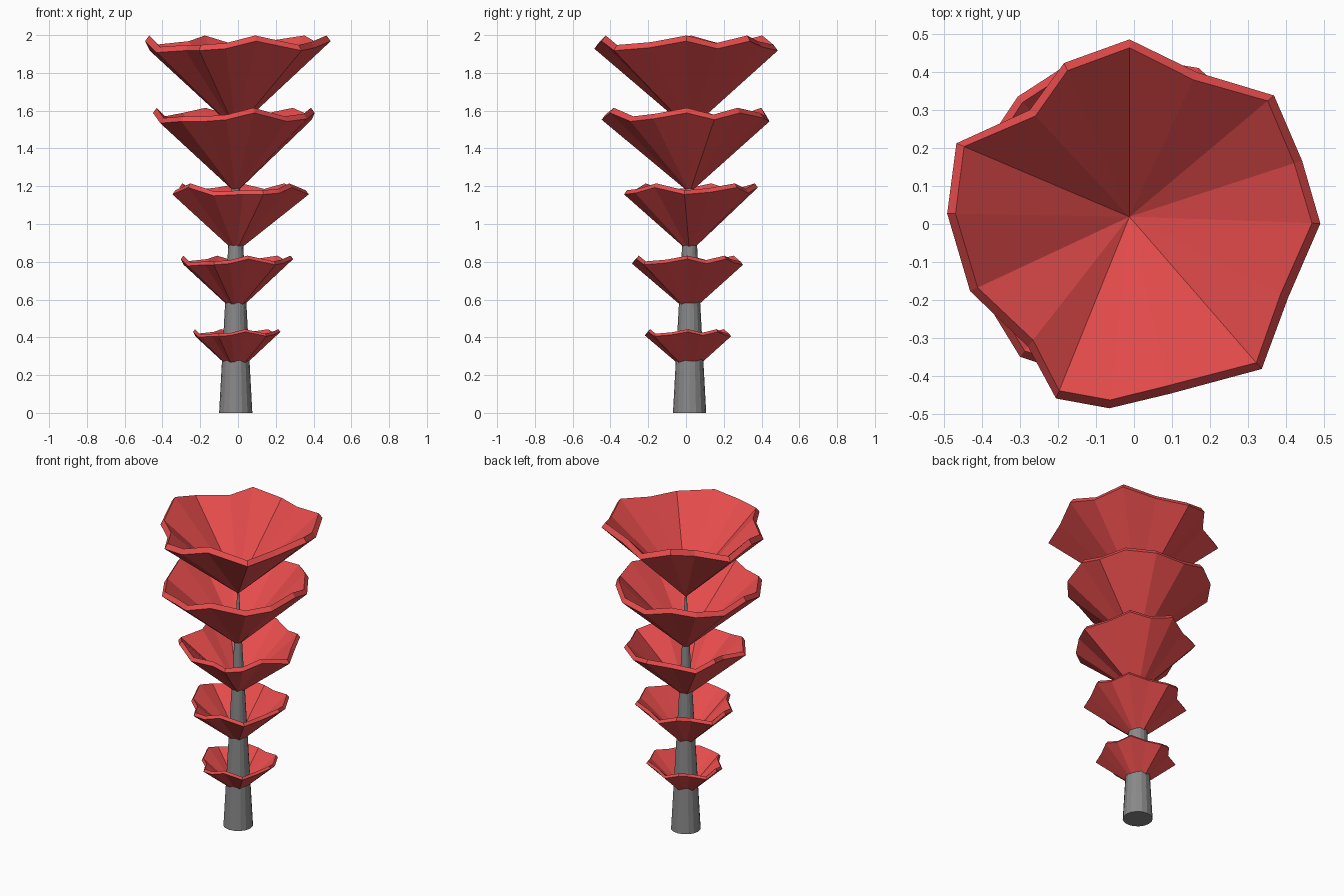
import bpy, bmesh
from math import cos, sin, radians

if "Cube" in bpy.data.objects:
    bpy.data.objects.remove(bpy.data.objects["Cube"])

CX, CY = -0.012, 0.019   # trunk axis


def paint(name, r, g, b):
    m = bpy.data.materials.new(name)
    m.diffuse_color = (r, g, b, 1)
    m.use_nodes = True
    m.node_tree.nodes["Principled BSDF"].inputs["Base Color"].default_value = m.diffuse_color
    return m


red = paint("red_leaf", 0.8, 0.072, 0.072)
grey = paint("dark_trunk", 0.25, 0.25, 0.25)

# Ragged rim of the largest cup: angle, radius, lip height (above the apex)
ANG = [-2, 18, 40, 65, 90, 113, 133, 157, 179, 205, 232, 248, 264, 283, 311, 333]
RAD = [.503, .478, .497, .42, .467, .44, .385, .495, .48, .463, .434, .516, .507, .478, .531, .469]
LIP = [.50, .46, .50, .47, .45, .50, .47, .45, .50, .44, .45, .45, .46, .50, .45, .465]
# Smoother rim of the second cup from the top
RAD2 = [.465, .47, .46, .48, .47, .48, .48, .475, .487, .49, .52, .49, .52, .48, .46, .47]


def cup(name, apex, s, radii, turn=0):
    """Thick inverted cone with a ragged rim."""
    bm = bmesh.new()
    bottom = bm.verts.new((CX, CY, apex))
    inside = bm.verts.new((CX, CY, apex + 0.043 * s))
    low, high = [], []
    for a, r, h in zip(ANG, radii, LIP):
        c, d = cos(radians(a + turn)), sin(radians(a + turn))
        ro, ri = r * s, (r - 0.022) * s
        low.append(bm.verts.new((CX + c * ro, CY + d * ro, apex + (h - 0.03) * s)))
        high.append(bm.verts.new((CX + c * ri, CY + d * ri, apex + h * s)))
    n = len(low)
    for i in range(n):
        j = (i + 1) % n
        bm.faces.new((bottom, low[j], low[i]))
        bm.faces.new((inside, high[i], high[j]))
        bm.faces.new((low[i], low[j], high[j], high[i]))
    bmesh.ops.recalc_face_normals(bm, faces=bm.faces)
    me = bpy.data.meshes.new(name)
    bm.to_mesh(me)
    bm.free()
    me.materials.append(red)
    bpy.context.collection.objects.link(bpy.data.objects.new(name, me))


# Tapered trunk
bpy.ops.mesh.primitive_cone_add(vertices=16, radius1=0.088, radius2=0.004, depth=1.54,
                                location=(CX, CY, 0.77))
trunk = bpy.context.object
trunk.name = "trunk"
trunk.data.materials.append(grey)

# Leaf cups, bottom to top
cup("leaf_cup_1", 0.208, 0.47, RAD, 0)
cup("leaf_cup_2", 0.53, 0.605, RAD, 0)
cup("leaf_cup_3", 0.85, 0.73, RAD, 45)
cup("leaf_cup_4", 1.165, 0.90, RAD2, 0)
cup("leaf_cup_5", 1.498, 1.00, RAD, 0)
